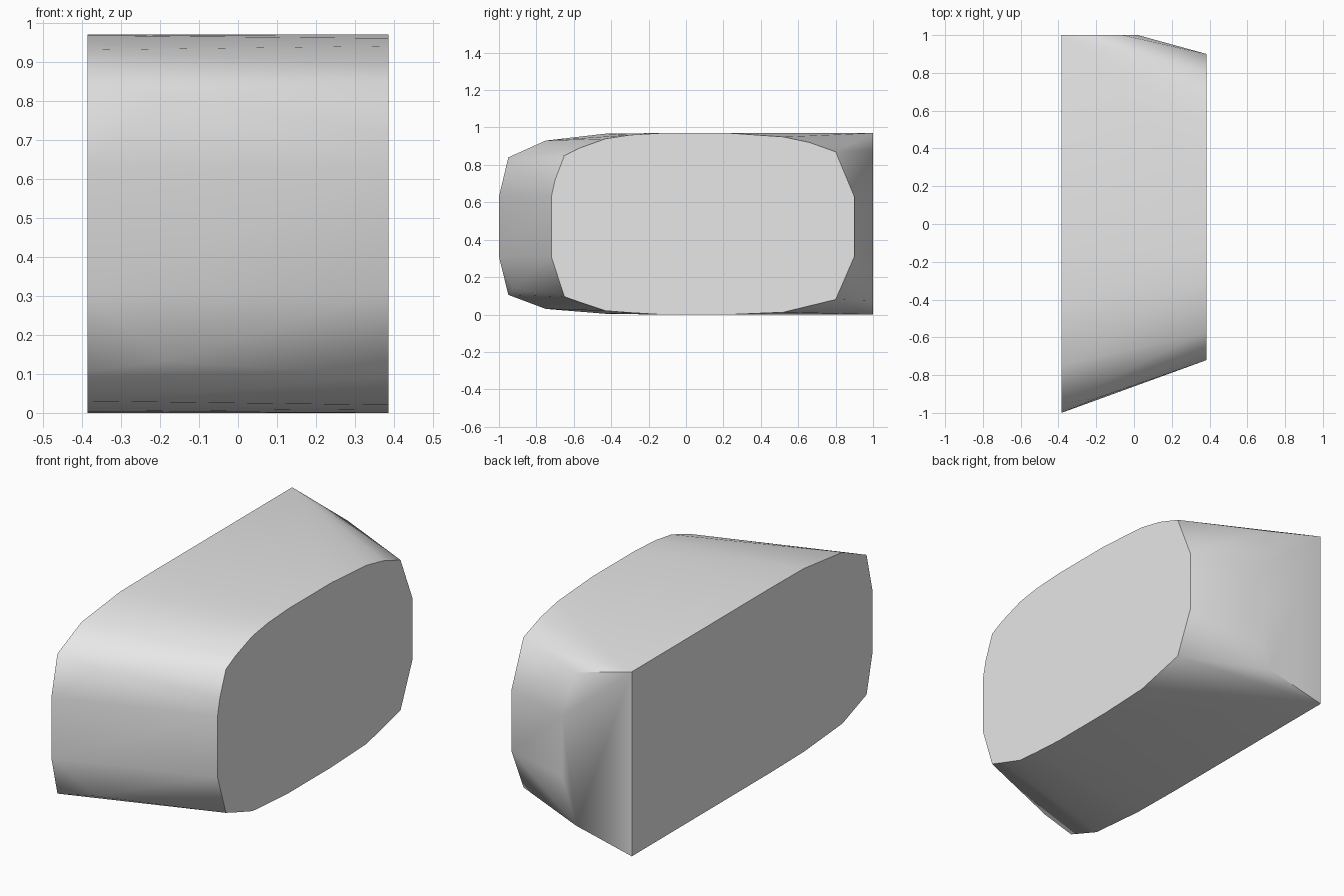
import bpy
import bmesh
import math

cube = bpy.data.objects.get("Cube")
if cube:
    bpy.data.objects.remove(cube, do_unlink=True)

HALF_WIDTH = 0.385

# Each profile entry: y, lower z, upper z
large_end = [(-1, .31, .63), (-.95, .105, .84), (-.75, .03, .93),
             (-.43, .004, .967), (-.15, 0, .97), (1, 0, .97)]
small_end = [(-.72, .31, .63), (-.7, .25, .72), (-.65, .095, .85),
             (-.57, .067, .89), (-.43, .02, .94), (-.3, .01, .96),
             (-.13, 0, .97), (.23, 0, .97), (.52, .012, .95),
             (.66, .046, .92), (.8, .08, .87), (.9, .31, .63)]
front_ridge = [(-.92, .133, .808)]
back_corner = [(1, .075, .88)]
back_bend = [(1, .31, .63)]


def make_material(name, colour):
    material = bpy.data.materials.new(name)
    material.use_nodes = True
    material.diffuse_color = colour
    shader = next(n for n in material.node_tree.nodes if n.type == "BSDF_PRINCIPLED")
    shader.inputs["Base Color"].default_value = colour
    return material


def add_section(bm, x, profile):
    """Add the lower and upper point of every profile entry at this x."""
    for y, low, high in profile:
        bm.verts.new((x, y, low))
        bm.verts.new((x, y, high))


# Block skin stretched over its cross-sections
bm = bmesh.new()
add_section(bm, -HALF_WIDTH, large_end)
add_section(bm, HALF_WIDTH, small_end)
add_section(bm, -.19, front_ridge)
add_section(bm, -.06, back_corner)
add_section(bm, .02, back_bend)
hull = bmesh.ops.convex_hull(bm, input=bm.verts[:])
unused = {v for v in hull["geom_interior"] + hull["geom_unused"]
          if isinstance(v, bmesh.types.BMVert)}
bmesh.ops.delete(bm, geom=list(unused), context="VERTS")

# Merge the flat areas, such as the two end caps
bmesh.ops.dissolve_limit(bm, angle_limit=math.radians(0.5),
                         verts=bm.verts[:], edges=bm.edges[:])
bmesh.ops.recalc_face_normals(bm, faces=bm.faces[:])

mesh = bpy.data.meshes.new("rounded_block")
bm.to_mesh(mesh)
bm.free()
mesh.materials.append(make_material("light grey", (.8, .8, .8, 1)))

block = bpy.data.objects.new("rounded_block", mesh)
bpy.context.collection.objects.link(block)

# Smooth sides with crisp cap and corner edges
bpy.ops.object.select_all(action="DESELECT")
block.select_set(True)
bpy.context.view_layer.objects.active = block
bpy.ops.object.shade_smooth_by_angle(angle=math.radians(43))
